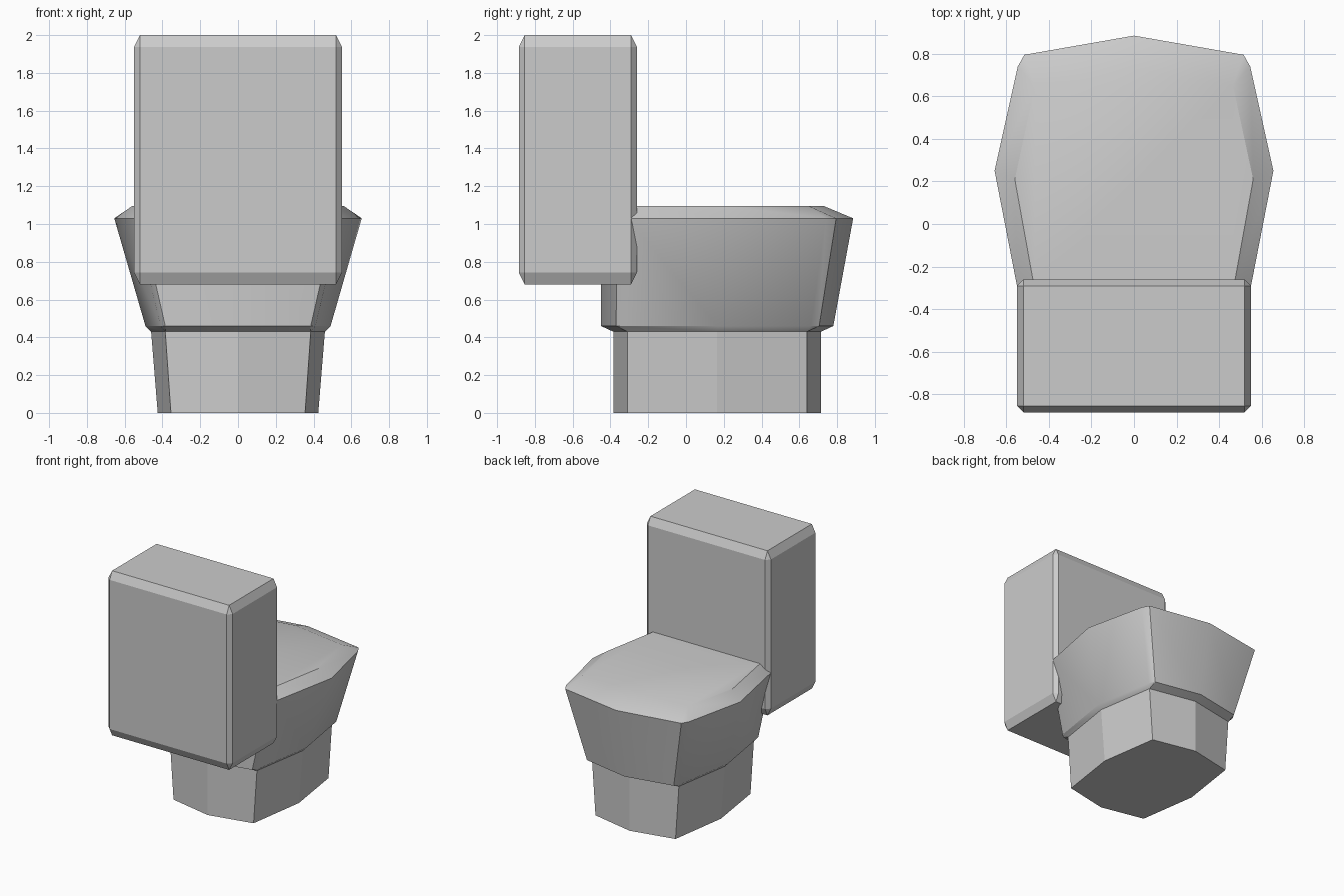
import bpy, bmesh, math

if "Cube" in bpy.data.objects:
    bpy.data.objects.remove(bpy.data.objects["Cube"])


def loft(name, sections, cap_bottom, cap_top):
    """Skin mirrored outlines; each section is (z, right-half points)."""
    bm = bmesh.new()
    rings = []
    for z, half in sections:
        outline = half + [(-x, y) for x, y in reversed(half[1:-1])]
        rings.append([bm.verts.new((x, y, z)) for x, y in outline])
    n = len(rings[0])
    for low, high in zip(rings, rings[1:]):
        for i in range(n):
            j = (i + 1) % n
            bm.faces.new((low[i], low[j], high[j], high[i]))
    if cap_bottom:
        bm.faces.new(rings[0])
    if cap_top:
        bm.faces.new(rings[-1])
    bmesh.ops.remove_doubles(bm, verts=bm.verts, dist=0.001)
    bmesh.ops.recalc_face_normals(bm, faces=bm.faces)
    # open shells: make sure the sides face outward
    if sum(f.normal.dot(f.calc_center_median() - rings_center(sections))
           for f in bm.faces) < 0:
        bmesh.ops.reverse_faces(bm, faces=bm.faces)
    return to_object(name, bm)


def rings_center(sections):
    from mathutils import Vector
    return Vector((0, 0.18, (sections[0][0] + sections[-1][0]) / 2))


def to_object(name, bm):
    mesh = bpy.data.meshes.new(name)
    bm.to_mesh(mesh)
    bm.free()
    obj = bpy.data.objects.new(name, mesh)
    bpy.context.collection.objects.link(obj)
    return obj


# Pedestal: eight-sided, slightly wider at the top
def pedestal_outline(corner, side):
    return [(0, 0.715), (corner, 0.64), (corner, 0.64), (side, 0.165),
            (corner, -0.31), (corner, -0.31), (0, -0.385)]


joint = pedestal_outline(0.385, 0.46)
loft("pedestal", [(0, pedestal_outline(0.355, 0.425)), (0.43, joint)], True, False)

# Bowl with closed lid: flares forward and outward, chamfered at rim and foot
bowl = loft("bowl", [
    (0.43, joint),
    (0.46, [(0, 0.78), (0.385, 0.705), (0.41, 0.66), (0.49, 0.165),
            (0.41, -0.33), (0.385, -0.37), (0, -0.45)]),
    (1.03, [(0, 0.885), (0.515, 0.795), (0.546, 0.74), (0.655, 0.25),
            (0.546, -0.31), (0.515, -0.365), (0, -0.45)]),
    (1.095, [(0, 0.73), (0.465, 0.65), (0.465, 0.65), (0.56, 0.21),
             (0.468, -0.30), (0.468, -0.30), (0, -0.38)]),
], False, True)
bpy.ops.object.select_all(action='DESELECT')
bpy.context.view_layer.objects.active = bowl
bowl.select_set(True)
bpy.ops.object.shade_smooth_by_angle(angle=math.radians(30))

# Cistern: bevelled cube stretched so its chamfers are taller than wide
bm = bmesh.new()
bmesh.ops.create_cube(bm, size=1)
bmesh.ops.scale(bm, vec=(1.10, 0.625, 0.66), verts=bm.verts)
bmesh.ops.bevel(bm, geom=bm.edges[:], offset=0.031, segments=1, affect='EDGES')
bmesh.ops.scale(bm, vec=(1, 1, 2), verts=bm.verts)
bmesh.ops.translate(bm, vec=(0, -0.5725, 1.34), verts=bm.verts)
to_object("cistern", bm)
